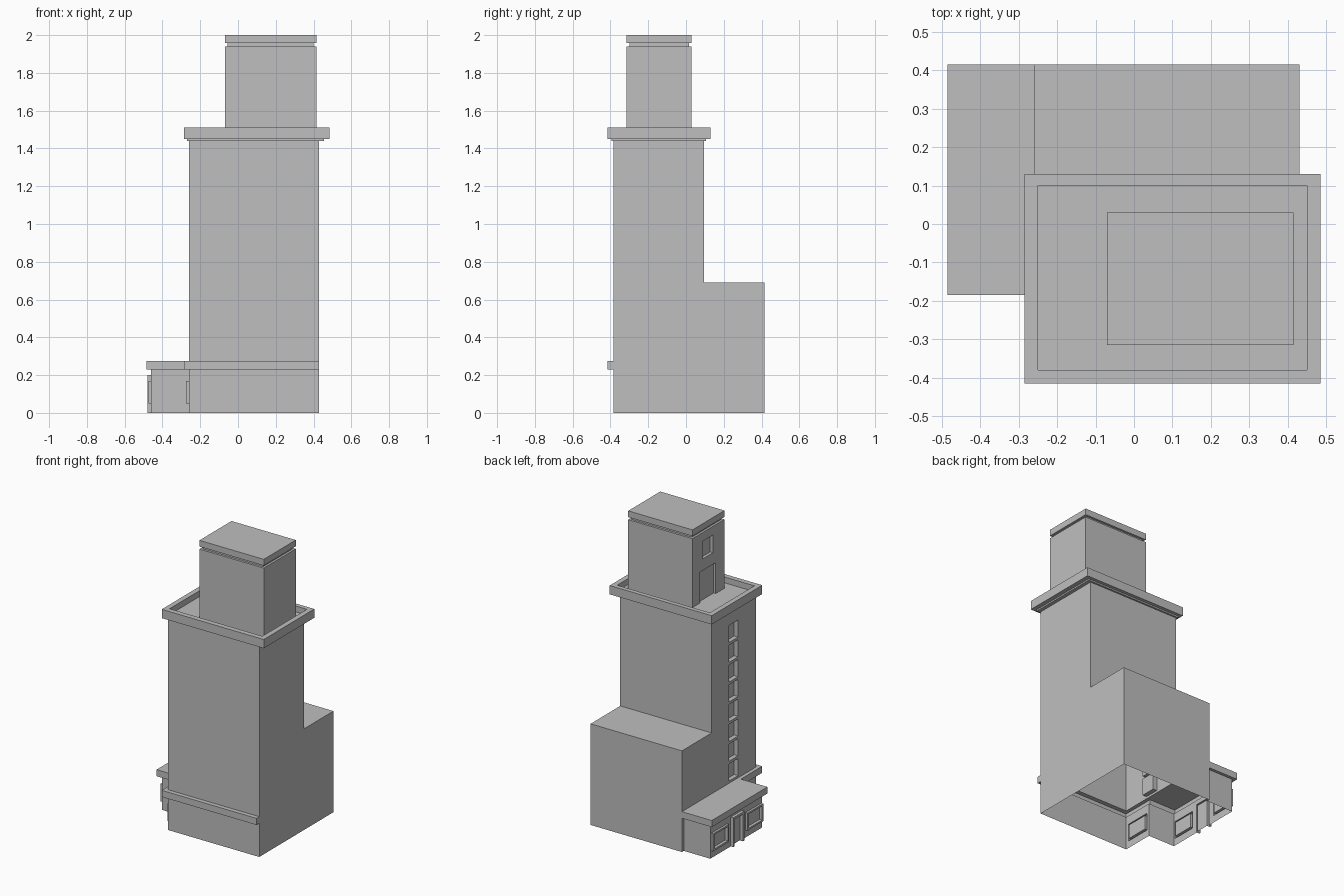
import bpy
import bmesh
from mathutils import Vector

cube = bpy.data.objects.get("Cube")
if cube:
    bpy.data.objects.remove(cube, do_unlink=True)

GREY = (0.52, 0.52, 0.52, 1)
grey = bpy.data.materials.new("light grey")
grey.use_nodes = True
grey.diffuse_color = GREY
grey.node_tree.nodes["Principled BSDF"].inputs["Base Color"].default_value = GREY


def box(name, x, y, z):
    """Box from (min, max) ranges on each axis."""
    bm = bmesh.new()
    bmesh.ops.create_cube(bm, size=1)
    for v in bm.verts:
        v.co = Vector([r[1] if c > 0 else r[0] for c, r in zip(v.co, (x, y, z))])
    mesh = bpy.data.meshes.new(name)
    bm.to_mesh(mesh)
    bm.free()
    mesh.materials.append(grey)
    ob = bpy.data.objects.new(name, mesh)
    bpy.context.collection.objects.link(ob)
    return ob


def carve(ob, steps):
    """Run (operation, x, y, z) box steps on ob, then remove the helpers."""
    helpers = []
    for op, x, y, z in steps:
        h = box("helper", x, y, z)
        h.hide_render = True
        mod = ob.modifiers.new(op, 'BOOLEAN')
        mod.operation, mod.object, mod.solver = op, h, 'EXACT'
        helpers.append(h)
    bpy.context.view_layer.update()
    mesh = bpy.data.meshes.new_from_object(
        ob.evaluated_get(bpy.context.evaluated_depsgraph_get()))
    ob.modifiers.clear()
    ob.data = mesh
    mesh.materials.clear()
    mesh.materials.append(grey)
    for p in mesh.polygons:
        p.material_index = 0
    for h in helpers:
        bpy.data.objects.remove(h, do_unlink=True)


ADD, CUT = 'UNION', 'DIFFERENCE'


def framed_opening(wall, y, z, depth, rim, sill):
    """Raised frame on a side wall with a sunken pane."""
    return [(ADD, (wall - depth, wall + 0.04), y, z),
            (CUT, (wall - 0.1, wall + 0.005), (y[0] + rim, y[1] - rim),
             (z[0] + sill, z[1] - rim))]


# Tower, rear block, side porch and ledge joined into one shell
SIDE, PORCH = -0.26, -0.46
tower = box("tower_body", (SIDE, 0.43), (-0.385, 0.095), (0, 1.45))
steps = [
    (ADD, (SIDE, 0.43), (0.0, 0.415), (0, 0.69)),
    (ADD, (PORCH, -0.2), (-0.165, 0.395), (0, 0.25)),
    (ADD, (-0.485, -0.2), (-0.185, 0.415), (0.23, 0.275)),
    (ADD, (-0.285, 0.43), (-0.415, -0.1), (0.23, 0.275)),
]
# Ground floor windows and door
WINDOW_Z = (0.05, 0.17)
steps += framed_opening(PORCH, (-0.155, 0.015), WINDOW_Z, 0.015, 0.012, 0.012)
steps += framed_opening(PORCH, (0.215, 0.385), WINDOW_Z, 0.015, 0.012, 0.012)
steps += framed_opening(SIDE, (-0.365, -0.185), WINDOW_Z, 0.015, 0.012, 0.012)
steps += framed_opening(PORCH, (0.055, 0.175), (0, 0.2), 0.02, 0.015, -0.05)
# Column of stair windows on the side of the tower
PITCH = 0.135
for i in range(8):
    z = 0.29 + i * PITCH
    steps.append((CUT, (-0.4, SIDE + 0.03), (-0.19, -0.09), (z, z + PITCH - 0.018)))
carve(tower, steps)

# Open underside
bm = bmesh.new()
bm.from_mesh(tower.data)
under = [f for f in bm.faces if all(abs(v.co.z) < 0.001 for v in f.verts)]
bmesh.ops.delete(bm, geom=under, context='FACES')
bm.to_mesh(tower.data)
bm.free()

# Parapet with sunken roof
box("parapet_moulding", (-0.27, 0.455), (-0.395, 0.107), (1.44, 1.455))
parapet = box("parapet", (-0.285, 0.485), (-0.415, 0.13), (1.45, 1.51))
carve(parapet, [(CUT, (-0.25, 0.45), (-0.38, 0.1), (1.47, 1.6))])

# Rooftop house with window and door recesses
HOUSE_X, HOUSE_Y = (-0.07, 0.415), (-0.315, 0.03)
house = box("roof_house", HOUSE_X, HOUSE_Y, (1.46, 1.94))
carve(house, [
    (CUT, (-0.2, -0.05), (-0.19, -0.08), (1.76, 1.88)),
    (CUT, (-0.2, -0.055), (-0.22, -0.05), (1.4, 1.68)),
])

# Groove and cap
box("roof_house_groove", (-0.055, 0.4), (-0.3, 0.015), (1.93, 1.97))
box("roof_house_cap", HOUSE_X, HOUSE_Y, (1.957, 2.0))
